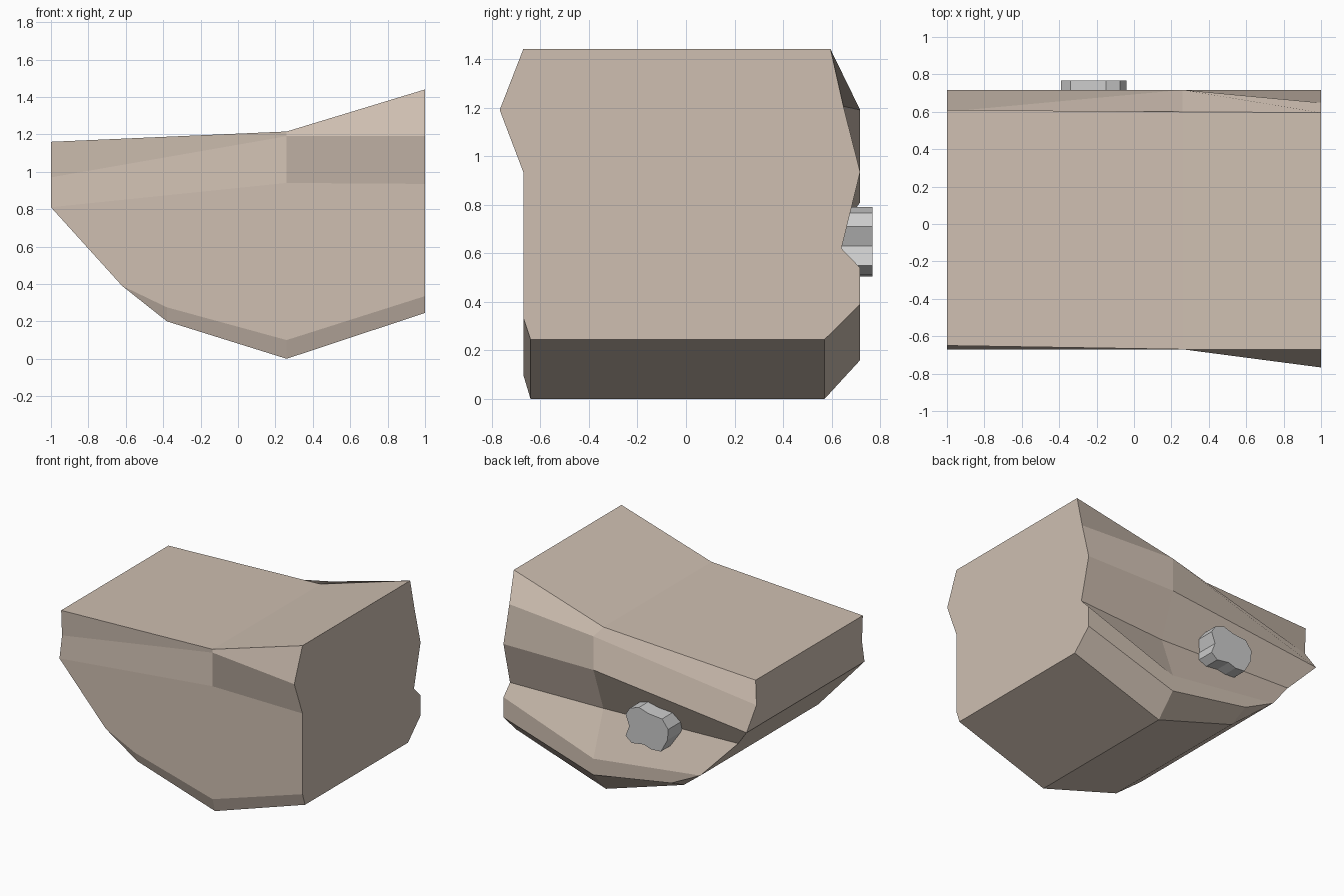
import bpy, bmesh

if "Cube" in bpy.data.objects:
    bpy.data.objects.remove(bpy.data.objects["Cube"])


def finish(name, bm, color=None):
    bmesh.ops.recalc_face_normals(bm, faces=bm.faces)
    mesh = bpy.data.meshes.new(name)
    bm.to_mesh(mesh)
    bm.free()
    obj = bpy.data.objects.new(name, mesh)
    bpy.context.collection.objects.link(obj)
    if color:
        mat = bpy.data.materials.new(name + "_colour")
        mat.diffuse_color = (*color, 1)
        mat.use_nodes = True
        mat.node_tree.nodes["Principled BSDF"].inputs["Base Color"].default_value = mat.diffuse_color
        mesh.materials.append(mat)
    return obj


# Cross-sections (y, z): back side from top to bottom, then front side upward
right_end = [(.595, 1.44), (.648, 1.205), (.717, .935), (.64, .62), (.717, .54),
             (.717, .39), (.57, .245), (-.64, .245), (-.67, .335), (-.67, .5),
             (-.67, .935), (-.767, 1.19), (-.67, 1.44)]
middle = [(.6, 1.215), (.717, 1.19), (.717, .94), (.6, .61), (.717, .28),
          (.717, .16), (.57, 0), (-.64, 0), (-.67, .1), (-.67, .3),
          (-.67, .94), (-.67, 1.19), (-.67, 1.215)]
# Left end is cut by a sloping chin, so each point also carries its x
left_end = [(-1, .61, 1.16), (-1, .6, .97), (-1, .717, .81), (-.85, .6, .645),
            (-.62, .717, .39), (-.38, .717, .27), (-.38, .57, .2), (-.38, -.64, .2),
            (-.38, -.67, .275), (-.62, -.67, .39), (-1, -.67, .81),
            (-1, -.64, .97), (-1, -.65, 1.16)]

# Rock body: skin the sections, then close both ends
bm = bmesh.new()
rings = [[bm.verts.new(p) for p in ring] for ring in (
    [(1, y, z) for y, z in right_end],
    [(.26, y, z) for y, z in middle],
    left_end)]
n = len(left_end)
for a, b in zip(rings, rings[1:]):
    for i in range(n):
        j = (i + 1) % n
        bm.faces.new((a[i], a[j], b[j], b[i]))
bm.faces.new(rings[0])
for ids in ((0, 1, 2, 10, 11, 12), (2, 3, 4, 9, 10), (4, 5, 6), (4, 6, 7, 9), (7, 8, 9)):
    bm.faces.new([rings[2][i] for i in ids])
finish("rock_body", bm, (.62, .52, .44))

# Grey lobed stud sticking out of the back
outline = [(-.04, .71), (-.075, .765), (-.15, .79), (-.23, .765), (-.34, .755),
           (-.39, .69), (-.385, .61), (-.33, .51), (-.25, .505), (-.19, .525),
           (-.09, .51), (-.04, .55), (-.07, .63)]
bm = bmesh.new()
cap = bm.faces.new([bm.verts.new((x, .55, z)) for x, z in outline])
out = bmesh.ops.extrude_face_region(bm, geom=[cap], use_keep_orig=True)
for v in out["geom"]:
    if isinstance(v, bmesh.types.BMVert):
        v.co.y = .767
finish("stud", bm)
